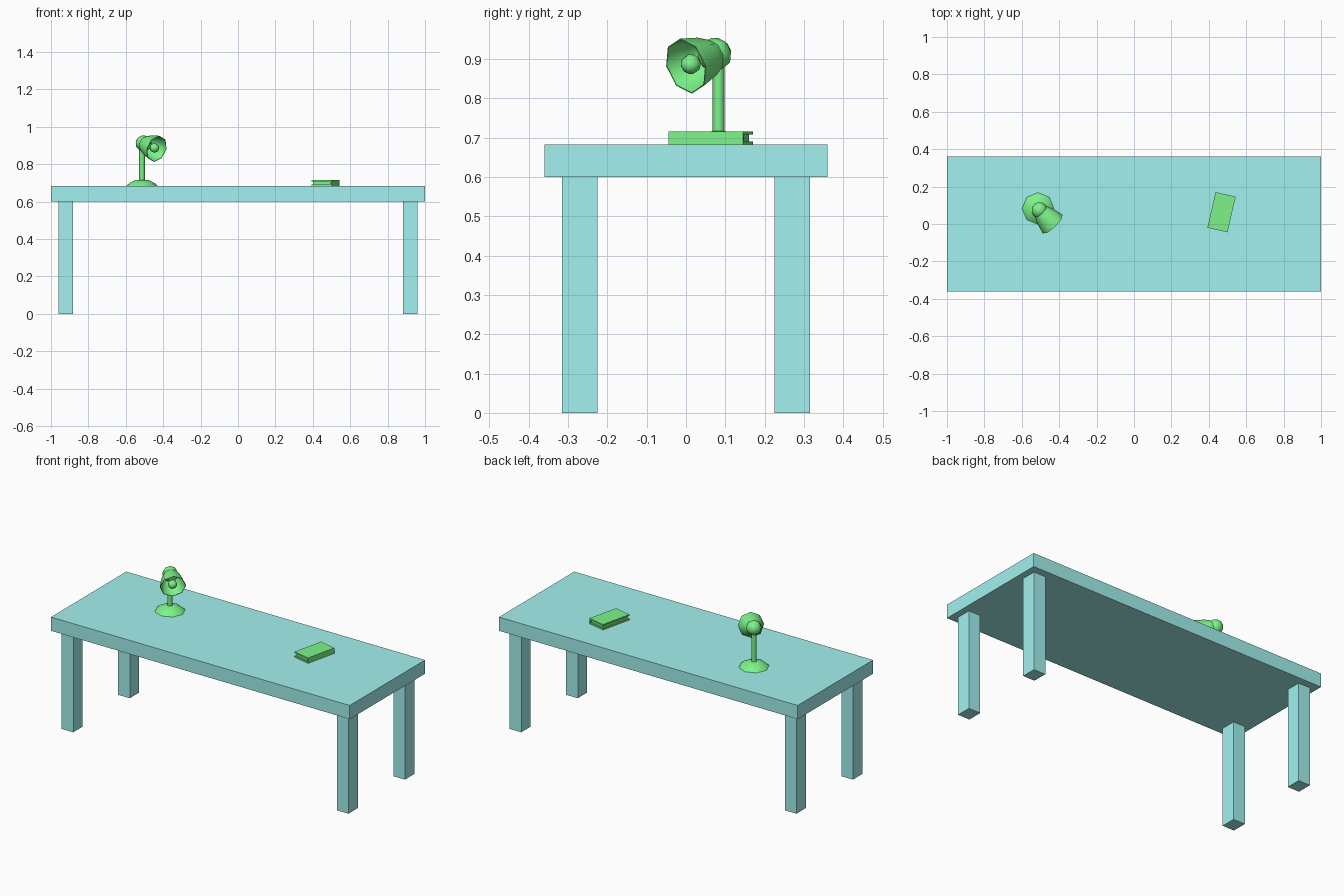
import bpy, bmesh
from math import cos, sin, pi, radians
from mathutils import Vector, Matrix

if "Cube" in bpy.data.objects:
    bpy.data.objects.remove(bpy.data.objects["Cube"])


def material(name, rgb):
    m = bpy.data.materials.new(name)
    m.diffuse_color = (*rgb, 1)
    m.use_nodes = True
    m.node_tree.nodes["Principled BSDF"].inputs["Base Color"].default_value = m.diffuse_color
    return m


CYAN = material("cyan", (0.36, 0.88, 0.86))
GREEN = material("green", (0.2, 0.9, 0.25))


def finish(name, bm, mat, smooth=None):
    bmesh.ops.recalc_face_normals(bm, faces=bm.faces)
    me = bpy.data.meshes.new(name)
    bm.to_mesh(me)
    bm.free()
    me.materials.append(mat)
    ob = bpy.data.objects.new(name, me)
    bpy.context.collection.objects.link(ob)
    if smooth:
        bpy.ops.object.select_all(action='DESELECT')
        ob.select_set(True)
        bpy.context.view_layer.objects.active = ob
        bpy.ops.object.shade_smooth_by_angle(angle=radians(smooth))
    return ob


def box(name, lo, hi, mat, matrix=Matrix()):
    lo, hi = Vector(lo), Vector(hi)
    bm = bmesh.new()
    bmesh.ops.create_cube(bm, size=1, matrix=matrix @ Matrix.Translation((lo + hi) / 2)
                          @ Matrix.Diagonal((*(hi - lo), 1)))
    return finish(name, bm, mat)


def lathe(name, profile, mat, matrix, sides=8, smooth=50):
    # profile: (radius, height) points turned around local z
    bm = bmesh.new()
    rings = [[bm.verts.new((r * cos(2 * pi * i / sides), r * sin(2 * pi * i / sides), z))
              for i in range(sides)] for r, z in profile]
    for a, b in zip(rings, rings[1:]):
        for i in range(sides):
            j = (i + 1) % sides
            bm.faces.new((a[i], a[j], b[j], b[i]))
    bmesh.ops.remove_doubles(bm, verts=bm.verts, dist=1e-5)
    bm.transform(matrix)
    return finish(name, bm, mat, smooth)


# Table
TOP = 0.683
box("table_top", (-1, -0.36, 0.6), (1, 0.36, TOP), CYAN)
for sx, xn in ((-1, "left"), (1, "right")):
    for sy, yn in ((-1, "front"), (1, "back")):
        c = Vector((sx * 0.921, sy * 0.27, 0.3))
        h = Vector((0.039, 0.045, 0.3))
        box(f"{yn}_{xn}_leg", c - h, c + h, CYAN)

# Lamp base and pole
foot = Matrix.Translation((-0.513, 0.083, TOP))
lathe("lamp_base", [(0, 0), (0.085, 0), (0.065, 0.018), (0.035, 0.032), (0, 0.035)], GREEN, foot)
lathe("lamp_pole", [(0, 0.02), (0.015, 0.02), (0.015, 0.225), (0, 0.225)], GREEN, foot)

# Lamp head: local z runs along the beam, origin at the rim centre
axis = Vector((0.66, -0.69, -0.28))
head = Matrix.Translation((-0.435, 0, 0.882)) @ axis.to_track_quat('Z', 'Y').to_matrix().to_4x4()
lathe("lamp_shade", [(0, -0.105), (0.042, -0.095), (0.058, -0.06), (0.073, 0),
                     (0.070, 0), (0.055, -0.06), (0.039, -0.092), (0, -0.101)], GREEN, head)


def ball(name, radius, z):
    pts = [(radius * sin(pi * k / 6), z - radius * cos(pi * k / 6)) for k in range(7)]
    lathe(name, pts, GREEN, head)


ball("lamp_joint", 0.044, -0.105)
ball("lamp_bulb", 0.026, -0.018)

# Book: spine on the local +x side, pages set back from the other edges
book = Matrix.Translation((0.468, 0.063, TOP)) @ Matrix.Rotation(radians(-13), 4, 'Z')
W, L, H, T = 0.055, 0.0975, 0.033, 0.008
box("book_bottom_cover", (-W, -L, 0), (W, L, T), GREEN, book)
box("book_top_cover", (-W, -L, H - T), (W, L, H), GREEN, book)
box("book_spine", (W - T, -L, T), (W, L, H - T), GREEN, book)
box("book_pages", (-W + 0.008, -L + 0.008, T), (W - T, L - 0.008, H - T), GREEN, book)
